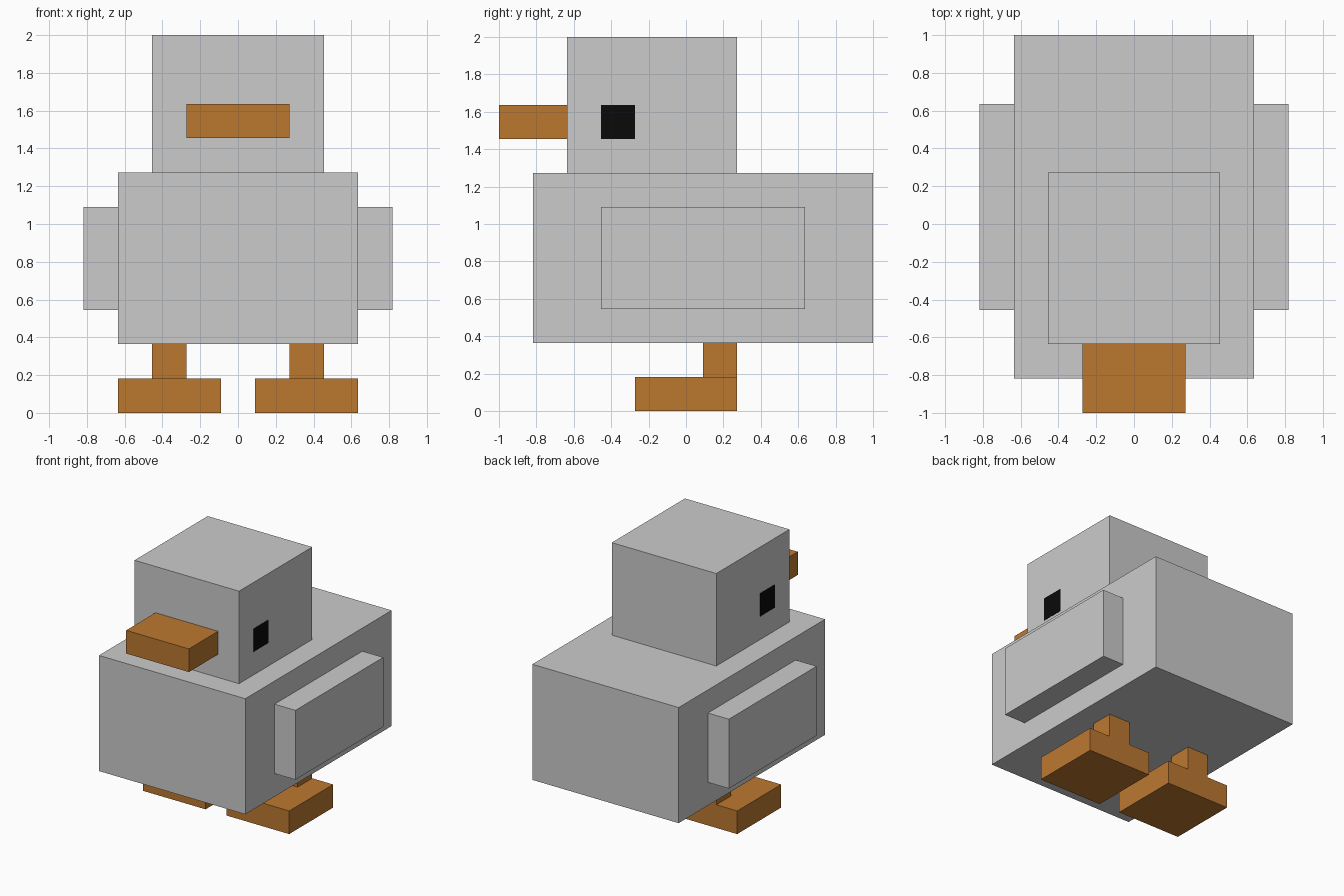
import bpy

if "Cube" in bpy.data.objects:
    bpy.data.objects.remove(bpy.data.objects["Cube"])

U = 2 / 11  # one block unit


def material(name, color):
    mat = bpy.data.materials.new(name)
    mat.diffuse_color = color
    mat.use_nodes = True
    mat.node_tree.nodes["Principled BSDF"].inputs["Base Color"].default_value = mat.diffuse_color
    return mat


ORANGE = material("orange", (0.50, 0.19, 0.03, 1))
BLACK = material("black", (0.003, 0.003, 0.003, 1))


def box(name, x, y, z, mat=None):
    """Box from (min, max) ranges given in block units."""
    ranges = (x, y, z)
    bpy.ops.mesh.primitive_cube_add(size=1, location=[(a + b) / 2 * U for a, b in ranges])
    obj = bpy.context.object
    obj.name = name
    obj.scale = [(b - a) * U for a, b in ranges]
    bpy.ops.object.transform_apply(location=False, rotation=False, scale=True)
    if mat:
        obj.data.materials.append(mat)
    return obj


def pair(name, x, y, z, mat=None):
    """The same box on the right and mirrored on the left."""
    box("right_" + name, x, y, z, mat)
    box("left_" + name, (-x[1], -x[0]), y, z, mat)


# Body, head and beak
box("body", (-3.5, 3.5), (-4.5, 5.5), (2, 7))
box("head", (-2.5, 2.5), (-3.5, 1.5), (7, 11))
box("beak", (-1.5, 1.5), (-5.5, -3.5), (8, 9), ORANGE)

# Wings, eyes, legs and feet
pair("wing", (3.5, 4.5), (-2.5, 3.5), (3, 6))
pair("eye", (2.49, 2.51), (-2.5, -1.5), (8, 9), BLACK)
pair("leg", (1.5, 2.5), (0.5, 1.5), (1, 2), ORANGE)
pair("foot", (0.5, 3.5), (-1.5, 1.5), (0, 1), ORANGE)
